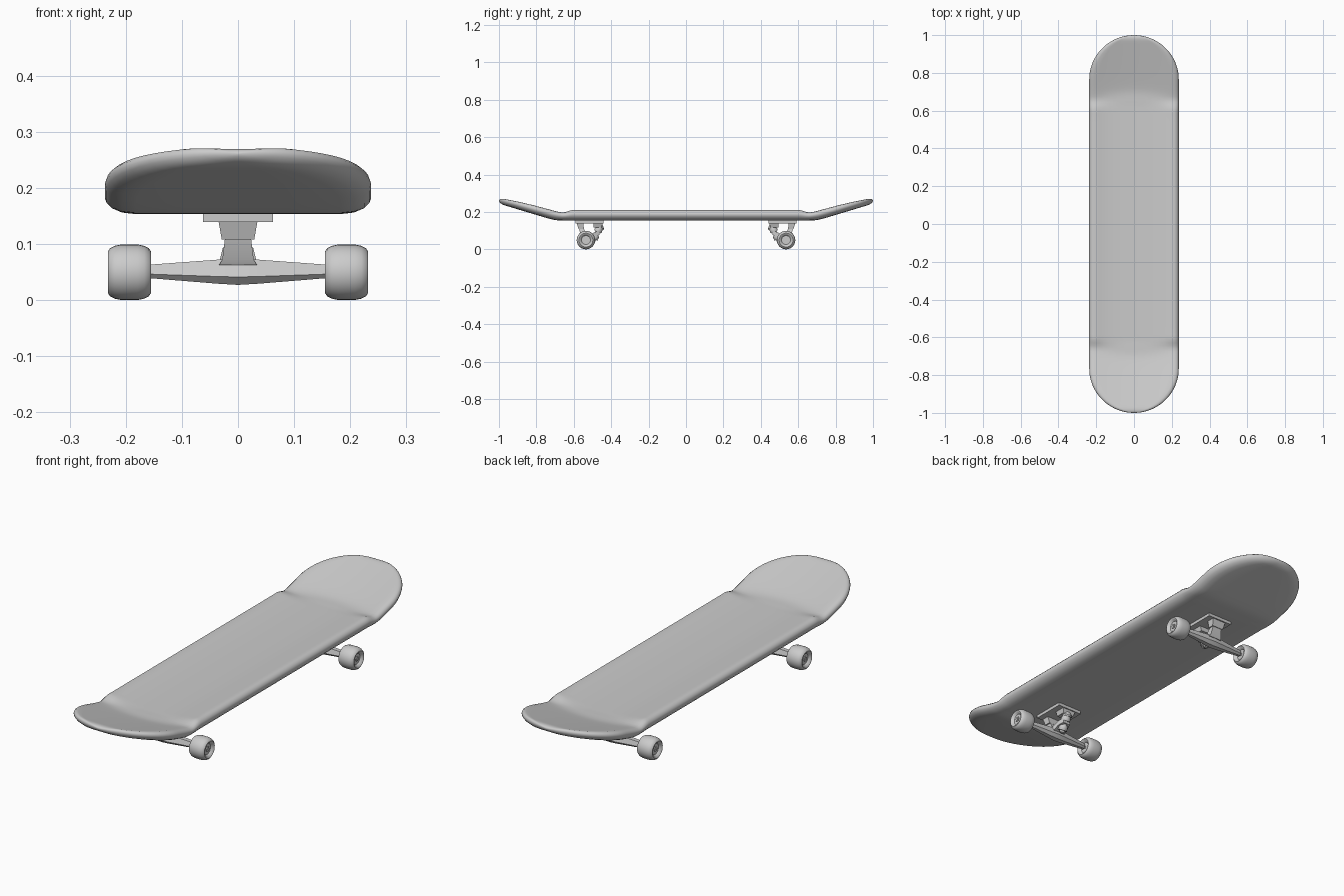
import bpy, bmesh, math
from mathutils import Vector

if "Cube" in bpy.data.objects:
    bpy.data.objects.remove(bpy.data.objects["Cube"])


def loft(name, rings, angle=40):
    """Skin a list of equal-length closed rings and cap both ends."""
    bm = bmesh.new()
    vs = [[bm.verts.new(p) for p in r] for r in rings]
    n = len(rings[0])
    for a, b in zip(vs, vs[1:]):
        for i in range(n):
            j = (i + 1) % n
            bm.faces.new((a[i], a[j], b[j], b[i]))
    bm.faces.new(vs[0])
    bm.faces.new(vs[-1])
    bmesh.ops.recalc_face_normals(bm, faces=bm.faces)
    me = bpy.data.meshes.new(name)
    bm.to_mesh(me)
    bm.free()
    ob = bpy.data.objects.new(name, me)
    bpy.context.collection.objects.link(ob)
    bpy.ops.object.select_all(action='DESELECT')
    bpy.context.view_layer.objects.active = ob
    ob.select_set(True)
    bpy.ops.object.shade_smooth_by_angle(angle=math.radians(angle))
    return ob


def lathe(name, start, direction, profile, n=32):
    """Revolve (distance, radius) points around an axis."""
    d = Vector(direction).normalized()
    u = d.orthogonal().normalized()
    v = d.cross(u)
    rings = [[Vector(start) + d * t + (u * math.cos(2 * math.pi * i / n)
              + v * math.sin(2 * math.pi * i / n)) * r for i in range(n)]
             for t, r in profile]
    return loft(name, rings)


def smooth(a, b, x):
    t = max(0, min(1, (x - a) / (b - a)))
    return t * t * (3 - 2 * t)


def ramp(x, soft=0.025):
    """Soft-cornered max(0, x)."""
    return 0.5 * (x + math.sqrt(x * x + soft * soft)) if x > -0.06 else 0


# Deck: raised side rims in the middle, upturned rounded nose and tail
EDGE = [(.055, 0), (.03, .06), (.012, .22), (.003, .42), (0, .6),
        (.003, .78), (.011, .93), (.025, 1)]


def deck_ring(y):
    ay = abs(y)
    w = .237
    if ay > .77:
        w *= max(0, 1 - ((ay - .77) / .23) ** 1.95) ** .5
    w = max(w, .002)
    k = min(1, w / .07)
    half = [(0, 0), ((w - .055 * k) * .5, 0)]
    half += [(w - i * k, t) for i, t in EDGE]
    half += [((w - .025 * k) * f, 1) for f in (.88, .75, .6, .4, .2, 0)]
    left = [(-x, t) for x, t in reversed(half[1:-1])]
    d = min(1, (1 - ay) / .03)
    full = max(.05, math.sqrt(1 - (1 - d) ** 2))
    ring = []
    for x, t in half + left:
        q = min(1, abs(x) / .237)
        bend = ramp(ay - (.70 - .05 * q * q))
        rim = .017 * min(1, q / .89) ** 3 * (1 - smooth(.60, .665, ay))
        top = .193 + rim + .275 * bend
        bot = .153 + .305 * ramp(ay - .70)
        mid = (top + bot) / 2
        ring.append((x, y, mid + (top - bot) * (t - .5) * full))
    return ring


half_y = [0, .2, .4, .54, .585, .6, .615, .63, .645, .66, .675, .69, .705,
          .72, .74, .76, .78, .8, .825, .85, .875, .9, .92, .94, .955, .968,
          .978, .986, .992, .996, .999, 1]
stations = [-y for y in reversed(half_y[1:])] + half_y
loft("deck", [deck_ring(y) for y in stations], 50)


# Wheel: rounded tyre with recessed faces on both sides
WHEEL = [(.012, .012), (.012, .024), (.002, .031), (0, .037), (.004, .043),
         (.012, .047), (.024, .0495), (.053, .0495), (.065, .047),
         (.073, .043), (.077, .037), (.075, .031), (.065, .024), (.065, .012)]


def build_truck(end, s):
    """s = 1 for the front truck (-y), -1 for the rear one."""
    def box(x, y0, y1, z):
        return [(-x, y0 * s, z), (x, y0 * s, z), (x, y1 * s, z), (-x, y1 * s, z)]

    # Mounting plate and its thicker seat for the kingpin
    loft(end + "_baseplate", [box(.062, -.59, -.44, z) for z in (.139, .158)])
    loft(end + "_kingpin_seat", [box(.036, -.495, -.443, .145),
                                 box(.027, -.495, -.452, .118)])

    # Pivot neck running from plate to hanger
    loft(end + "_pivot_cup", [box(.035, -.585, -.55, .142),
                              box(.029, -.574, -.545, .108)])
    loft(end + "_pivot_neck", [box(.023, -.572, -.548, .112),
                               box(.028, -.562, -.525, .072),
                               box(.034, -.557, -.52, .062)])

    # Hanger: tapered faceted beam across the axle
    rings = []
    for x, lo, hi, d in ((-.158, .039, .063, .012), (-.035, .029, .072, .024),
                         (0, .027, .074, .027), (.035, .029, .072, .024),
                         (.158, .039, .063, .012)):
        rings.append([(x, (-.535 + a * d) * s, z) for a, z in
                      ((-.45, lo), (.45, lo), (1, lo + (hi - lo) * .3),
                       (.6, hi), (-.6, hi), (-1, lo + (hi - lo) * .3))])
    loft(end + "_hanger", rings, 25)

    # Yoke joining the hanger to the kingpin
    loft(end + "_yoke", [[(x * w, y * s, z + h) for x, h in
                          ((-1, -.011), (1, -.011), (1, .011), (-1, .011))]
                         for w, y, z in ((.034, -.54, .055), (.027, -.485, .082),
                                         (.018, -.462, .088))])

    # Tilted kingpin with two bushings, washers and nut
    lathe(end + "_kingpin", (0, -.497 * s, .044), (0, .045 * s, .09),
          [(0, .008), (.004, .012), (.012, .012), (.012, .021), (.016, .021),
           (.016, .018), (.024, .021), (.036, .018), (.036, .013), (.056, .013),
           (.056, .020), (.064, .022), (.078, .018), (.078, .024), (.084, .024),
           (.098, .010)], 20)

    # Axle, wheels and axle nuts
    lathe(end + "_axle", (-.226, -.535 * s, .05), (1, 0, 0),
          [(0, .006), (.452, .006)], 12)
    for side, m in (("left", -1), ("right", 1)):
        lathe(f"{end}_{side}_wheel", (.155 * m, -.535 * s, .0495), (m, 0, 0), WHEEL)
        lathe(f"{end}_{side}_axle_nut", (.218 * m, -.535 * s, .05), (m, 0, 0),
              [(0, .011), (.006, .011)], 6)


build_truck("front", 1)
build_truck("rear", -1)
